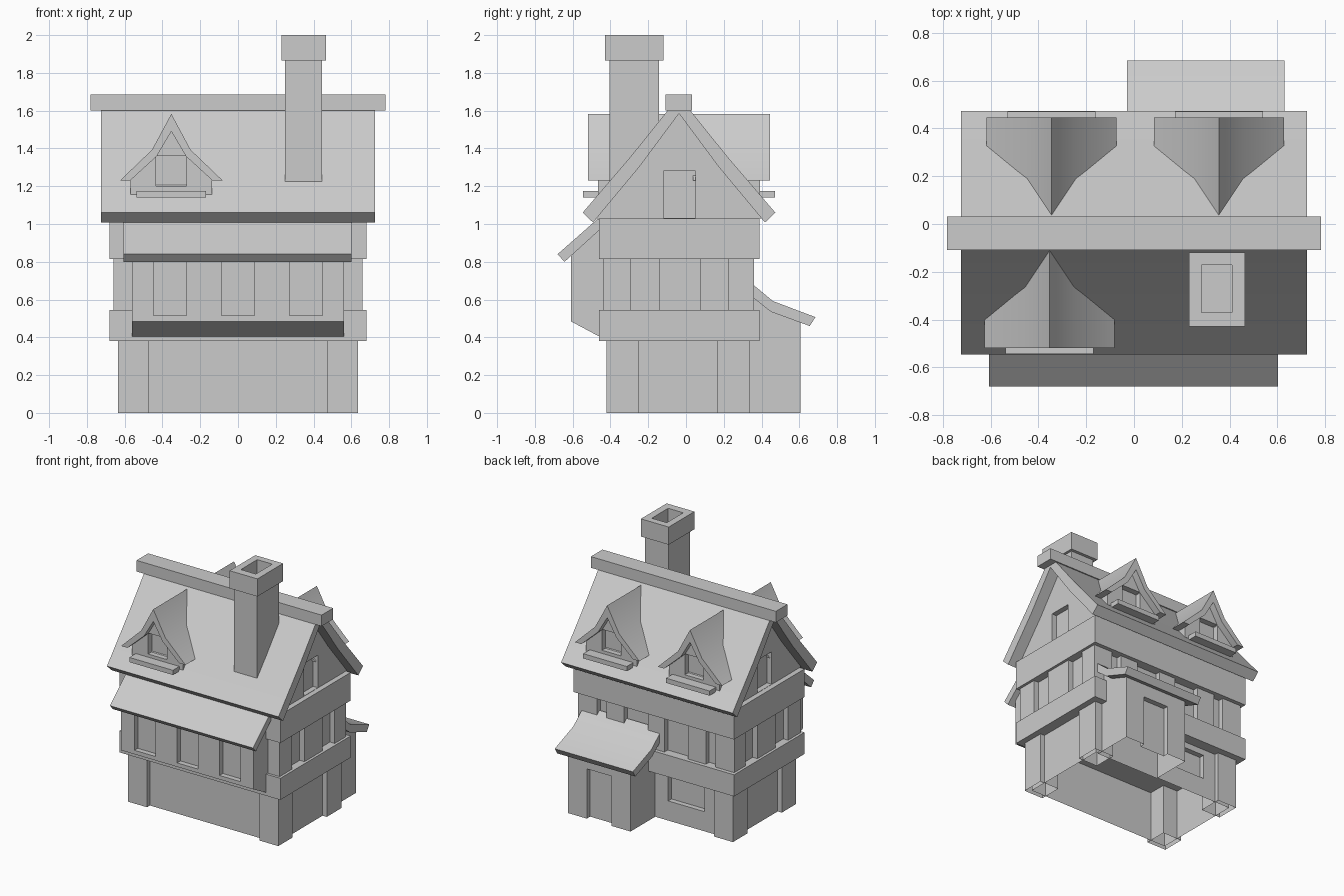
import bpy, bmesh
from mathutils import Vector

if "Cube" in bpy.data.objects:
    bpy.data.objects.remove(bpy.data.objects["Cube"])

YC = -0.037  # ridge line of the house


def prism(name, pts, a, b, axis='x', smooth=False):
    """Extrude a profile: (y, z) points along x, or (x, z) points along y."""
    bm = bmesh.new()
    place = (lambda p, t: (t, p[0], p[1])) if axis == 'x' else (lambda p, t: (p[0], t, p[1]))
    face = bm.faces.new([bm.verts.new(place(p, a)) for p in pts])
    new = bmesh.ops.extrude_face_region(bm, geom=[face])['geom']
    move = Vector((b - a, 0, 0)) if axis == 'x' else Vector((0, b - a, 0))
    bmesh.ops.translate(bm, vec=move, verts=[v for v in new if isinstance(v, bmesh.types.BMVert)])
    bmesh.ops.recalc_face_normals(bm, faces=bm.faces)
    me = bpy.data.meshes.new(name)
    bm.to_mesh(me)
    bm.free()
    ob = bpy.data.objects.new(name, me)
    bpy.context.collection.objects.link(ob)
    if smooth:
        bpy.ops.object.select_all(action='DESELECT')
        ob.select_set(True)
        bpy.context.view_layer.objects.active = ob
        bpy.ops.object.shade_smooth_by_angle(angle=0.55)
    return ob


def box(name, x0, x1, y0, y1, z0, z1):
    return prism(name, [(y0, z0), (y1, z0), (y1, z1), (y0, z1)], x0, x1)


def cut(ob, *boxes):
    """Carve box-shaped recesses and bake the result."""
    for b in boxes:
        cutter = box("cutter", *b)
        cutter.hide_render = True
        mod = ob.modifiers.new("recess", 'BOOLEAN')
        mod.operation, mod.solver, mod.object = 'DIFFERENCE', 'EXACT', cutter
        dg = bpy.context.evaluated_depsgraph_get()
        me = bpy.data.meshes.new_from_object(ob.evaluated_get(dg))
        ob.modifiers.clear()
        ob.data = me
        bpy.data.objects.remove(cutter)
    return ob


def open_ends(ob, top=True):
    """Remove the ground face (and the hidden top) so the shell is open below."""
    bm = bmesh.new()
    bm.from_mesh(ob.data)
    zmax = max(v.co.z for v in bm.verts)
    dead = [f for f in bm.faces if all(v.co.z < 0.001 for v in f.verts)
            or (top and all(v.co.z > zmax - 0.001 for v in f.verts))]
    bmesh.ops.delete(bm, geom=dead, context='FACES')
    bm.to_mesh(ob.data)
    bm.free()


def both(profile):
    """Complete a half profile by mirroring it about zero."""
    return profile + [(-u, v) for u, v in reversed(profile) if u > 1e-6]


# Ground floor walls with rear window, and corner posts
wall = box("ground_wall", -0.60, 0.60, -0.385, 0.308, 0, 0.38)
open_ends(cut(wall, (-0.37, -0.065, 0.268, 0.4, 0.15, 0.335)))
for x0, x1 in ((-0.635, -0.475), (0.475, 0.635)):
    for y0, y1 in ((-0.42, -0.25), (0.165, 0.34)):
        open_ends(box("ground_post", x0, x1, y0, y1, 0, 0.38))

# Floor bands
box("lower_band", -0.68, 0.68, -0.46, 0.39, 0.38, 0.545)
box("upper_band", -0.68, 0.68, -0.46, 0.39, 0.815, 1.03)

# Upper floor: recessed wall with timber posts
box("upper_wall", -0.62, 0.62, -0.40, 0.32, 0.54, 0.82)
for s in (-1, 1):
    xs = sorted((s * 0.50, s * 0.66))
    box("upper_corner_post", *xs, -0.44, -0.29, 0.54, 0.82)
    box("upper_corner_post", *xs, 0.225, 0.36, 0.54, 0.82)
    box("upper_side_post", *sorted((s * 0.60, s * 0.66)), -0.14, 0.08, 0.54, 0.82)
    box("upper_back_post", *sorted((s * 0.27, s * 0.42)), 0.30, 0.36, 0.54, 0.82)
box("upper_back_post", -0.07, 0.07, 0.30, 0.36, 0.54, 0.82)

# Front bay with three windows and its lean-to roof
bay = prism("front_bay", [(-0.42, 0.405), (-0.46, 0.405), (-0.61, 0.485), (-0.61, 0.85),
                          (-0.46, 0.995), (-0.42, 0.995)], -0.56, 0.56)
cut(bay, *[(x - 0.088, x + 0.088, -0.7, -0.57, 0.515, 0.825) for x in (-0.36, 0, 0.36)])
prism("bay_roof", [(-0.44, 1.03), (-0.47, 1.025), (-0.68, 0.84), (-0.643, 0.80), (-0.44, 0.985)],
      -0.607, 0.602)

# Rear porch with doorway and bent roof
porch = prism("porch", [(0.30, 0), (0.605, 0), (0.605, 0.49), (0.46, 0.545), (0.36, 0.62),
                        (0.30, 0.62)], 0.045, 0.575)
open_ends(cut(porch, (0.205, 0.415, 0.565, 0.7, -0.1, 0.38)), top=False)
prism("porch_roof", [(0.33, 0.70), (0.36, 0.675), (0.46, 0.592), (0.685, 0.507),
                     (0.655, 0.46), (0.45, 0.535), (0.33, 0.63)], -0.03, 0.63, smooth=True)

# Gable attic with a window at each end
gable = prism("attic_gable", [(YC + y, z) for y, z in
                              both([(0.0, 1.60), (0.21, 1.315), (0.44, 1.03)])], -0.64, 0.64)
cut(gable, (0.60, 0.8, -0.12, 0.05, 1.032, 1.28), (-0.8, -0.60, -0.12, 0.05, 1.032, 1.28))

# Main roof and ridge beam
outer = both([(0.51, 1.06), (0.26, 1.352), (0.0, 1.675)][::-1])
half_out = [(0.0, 1.675), (0.26, 1.352), (0.51, 1.06)]
half_in = [(0.455, 1.008), (0.208, 1.305), (0.0, 1.585)]
right = half_out + half_in
left = [(-y, z) for y, z in reversed(right) if y > 0]
prism("main_roof", [(YC + y, z) for y, z in right + left], -0.725, 0.725, smooth=True)
box("ridge_beam", -0.782, 0.782, -0.108, 0.032, 1.60, 1.685)

# Chimney with hollow cap
box("chimney", 0.25, 0.445, -0.405, -0.143, 1.215, 1.87)
cap = box("chimney_cap", 0.23, 0.465, -0.43, -0.12, 1.865, 2.0)
cut(cap, (0.283, 0.41, -0.37, -0.172, 1.88, 2.1))


def dormer(xc, side):
    """Dormer at xc; side -1 faces front, +1 faces back."""
    Y = lambda d: YC + side * d
    body = [(xc + x, z) for x, z in both([(0, 1.52), (0.09, 1.37), (0.215, 1.245), (0.215, 1.155)])]
    wall = prism("dormer_wall", body, Y(0.43), Y(0.2), 'y')
    cut(wall, (xc - 0.08, xc + 0.08, *sorted((Y(0.385), Y(0.6))), 1.20, 1.36))
    r = [(0, 1.583), (0.102, 1.393), (0.272, 1.23), (0.218, 1.23), (0.078, 1.358), (0, 1.49)]
    loop = r + [(-x, z) for x, z in reversed(r) if x > 0]
    prism("dormer_roof", [(xc + x, z) for x, z in loop], Y(0.482), Y(0.075), 'y', smooth=True)
    box("dormer_sill", xc - 0.184, xc + 0.184, *sorted((Y(0.42), Y(0.508))), 1.14, 1.176)


# Dormers: one in front, two behind
dormer(-0.353, -1)
dormer(-0.345, 1)
dormer(0.355, 1)
